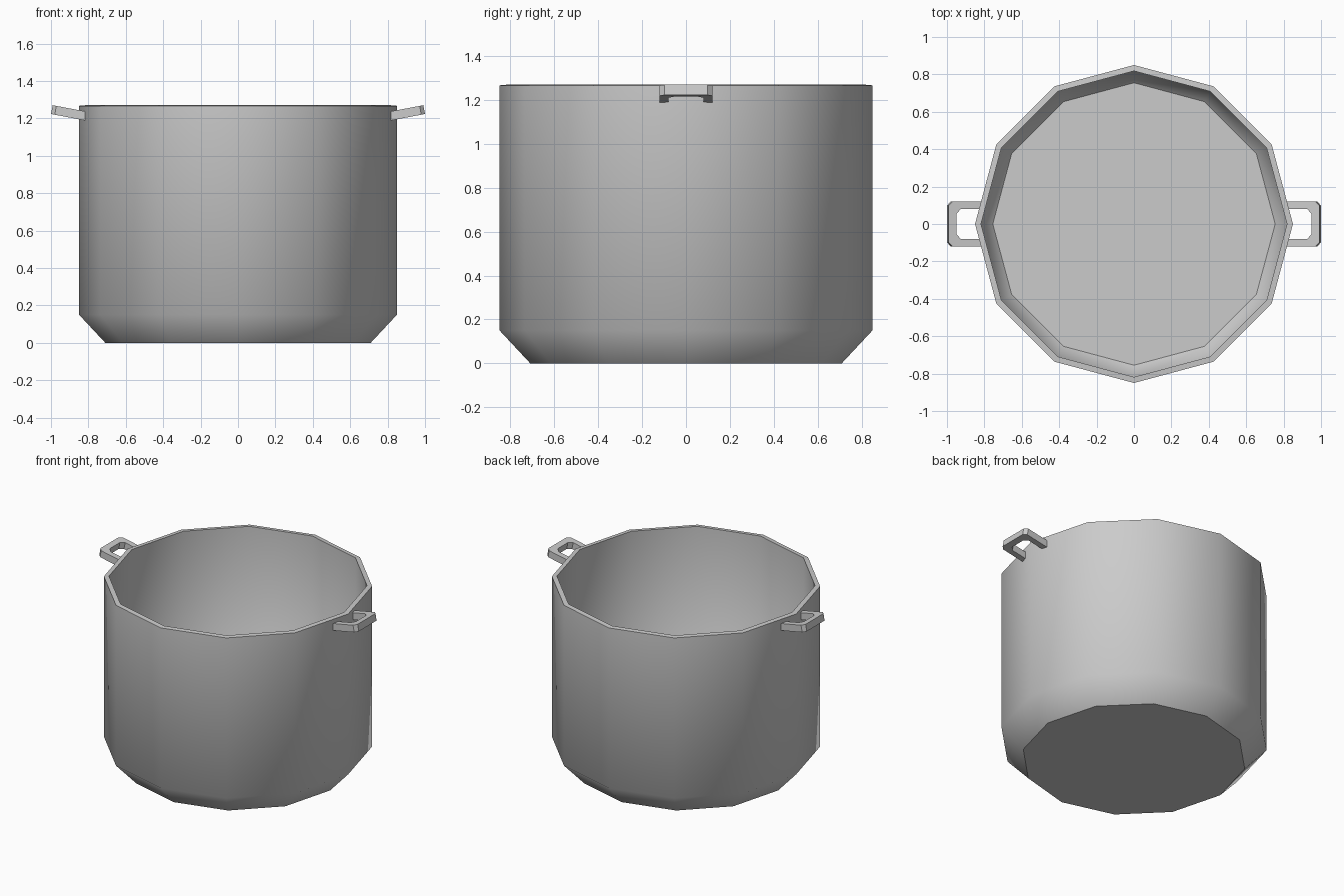
import bpy, bmesh
from math import sin, cos, pi, radians

if "Cube" in bpy.data.objects:
    bpy.data.objects.remove(bpy.data.objects["Cube"])

SIDES = 12


def finish(name, bm, angle):
    bmesh.ops.recalc_face_normals(bm, faces=bm.faces)
    me = bpy.data.meshes.new(name)
    bm.to_mesh(me)
    bm.free()
    ob = bpy.data.objects.new(name, me)
    bpy.context.collection.objects.link(ob)
    bpy.ops.object.select_all(action='DESELECT')
    ob.select_set(True)
    bpy.context.view_layer.objects.active = ob
    bpy.ops.object.shade_smooth_by_angle(angle=radians(angle))
    return ob


# Pot body: twelve-sided shell from outer base, over the rim, to inner floor
profile = [(0.71, 0), (0.85, 0.15), (0.85, 1.267),
           (0.818, 1.27), (0.818, 0.155), (0.755, 0.09)]
bm = bmesh.new()
rings = [[bm.verts.new((r * cos(2 * pi * i / SIDES), r * sin(2 * pi * i / SIDES), z))
          for i in range(SIDES)] for r, z in profile]
for a, b in zip(rings, rings[1:]):
    for i in range(SIDES):
        j = (i + 1) % SIDES
        bm.faces.new((a[i], a[j], b[j], b[i]))
bm.faces.new(rings[0])
bm.faces.new(rings[-1])
finish("pot_body", bm, 45)

# Handles: tilted U-shaped loops with chamfered corners
outer = [(0.815, 0.12), (0.98, 0.12), (1.0, 0.098)]
inner = [(0.825, 0.08), (0.935, 0.08), (0.958, 0.055)]


def handle(name, side):
    bm = bmesh.new()

    def path(half):
        pts = half + [(x, -y) for x, y in reversed(half)]
        return [[bm.verts.new((side * (x + dx), y, 1.189 + 0.19 * (x - 0.82) + dz))
                 for x, y in pts] for dx, dz in ((0, 0), (-0.009, 0.047))]

    (ob, ot), (ib, it) = path(outer), path(inner)
    for k in range(len(ob) - 1):
        for a, b in ((ob, ot), (ot, it), (it, ib), (ib, ob)):
            bm.faces.new((a[k], a[k + 1], b[k + 1], b[k]))
    for k in (0, -1):
        bm.faces.new((ob[k], ot[k], it[k], ib[k]))
    finish(name, bm, 30)


handle("right_handle", 1)
handle("left_handle", -1)
